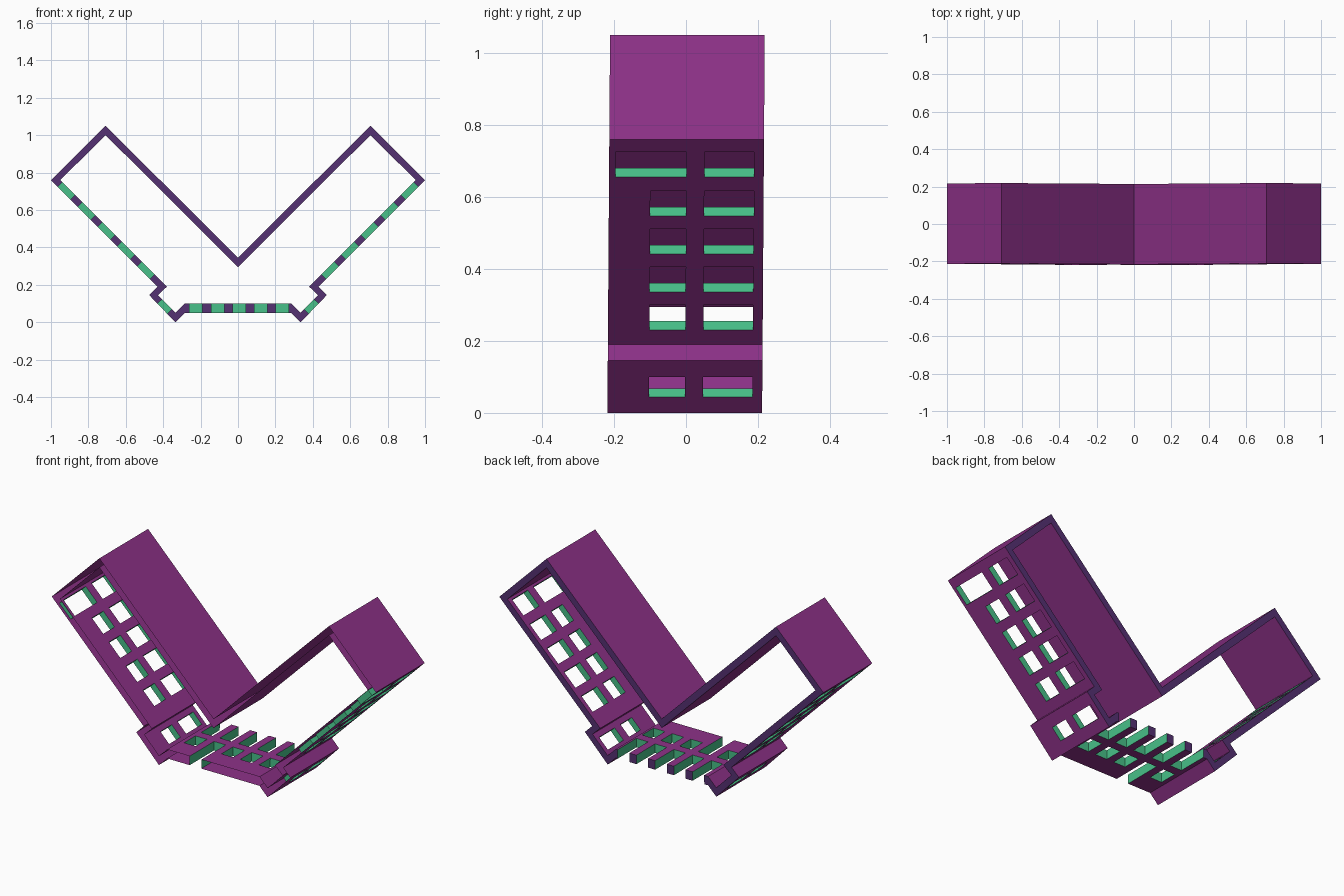
import bpy, bmesh
from mathutils import Vector

if "Cube" in bpy.data.objects:
    bpy.data.objects.remove(bpy.data.objects["Cube"])

HY = 0.215  # half depth


def material(name, rgb):
    m = bpy.data.materials.new(name)
    m.diffuse_color = (*rgb, 1)
    m.use_nodes = True
    m.node_tree.nodes["Principled BSDF"].inputs["Base Color"].default_value = m.diffuse_color
    return m


MATS = [material("purple", (0.27, 0.031, 0.25)),
        material("green", (0.065, 0.53, 0.25)),
        material("indigo", (0.09, 0.03, 0.17))]


def quad(bm, pts, normal, mat):
    """Add a face turned towards the given normal (points lean very slightly in y)."""
    f = bm.faces.new([bm.verts.new((p[0], p[1] + 0.007 * (p[2] - 0.5), p[2])) for p in pts])
    f.normal_update()
    if f.normal.dot(normal) < 0:
        f.normal_flip()
    f.material_index = mat


def panel(bm, o0, o1, i0, i1, windows=()):
    """Hollow wall between outer and inner lines; windows are (s0, s1, y0, y1)."""
    o0, o1, i0, i1 = (Vector((a, 0, b)) for a, b in (o0, o1, i0, i1))
    d = (o1 - o0).normalized()
    si0, si1 = (i0 - o0).dot(d), (i1 - o0).dot(d)
    length = (o1 - o0).length
    out = o0 - i0 + o1 - i1
    out = (out - d * out.dot(d)).normalized()
    mid = sorted({round(v, 4) for w in windows for v in w[:2]})
    outer = [o0] + [o0.lerp(o1, s / length) for s in mid] + [o1]
    inner = [i0] + [i0.lerp(i1, (s - si0) / (si1 - si0)) for s in mid] + [i1]
    ss = [min(0, si0) - 1] + mid + [length + 1]
    ys = sorted({-HY, HY} | {v for w in windows for v in w[2:]})

    def at(p, y):
        return Vector((p.x, y, p.z))

    def solid(i, j):
        if not (0 <= i < len(outer) - 1 and 0 <= j < len(ys) - 1):
            return None
        s, y = (ss[i] + ss[i + 1]) / 2, (ys[j] + ys[j + 1]) / 2
        s = ss[1] - 0.001 if i == 0 and mid else ss[-2] + 0.001 if i == len(outer) - 2 and mid else s
        return not any(a < s < b and c < y < e for a, b, c, e in windows)

    for i in range(len(outer) - 1):
        for j in range(len(ys) - 1):
            if not solid(i, j):
                continue
            ya, yb = ys[j], ys[j + 1]
            for line, n in ((outer, out), (inner, -out)):
                quad(bm, [at(line[i], ya), at(line[i + 1], ya),
                          at(line[i + 1], yb), at(line[i], yb)], n, 0)
            # window reveals
            for k, di in ((i, -1), (i + 1, 1)):
                if solid(i + di, j) is False:
                    quad(bm, [at(outer[k], ya), at(inner[k], ya),
                              at(inner[k], yb), at(outer[k], yb)], d * di, 1)
            for y, dj in ((ya, -1), (yb, 1)):
                back = dj == 1 and j == len(ys) - 2
                if back or solid(i, j + dj) is False:
                    quad(bm, [at(outer[i], y), at(outer[i + 1], y),
                              at(inner[i + 1], y), at(inner[i], y)],
                         Vector((0, dj, 0)), 2 if back else 1)


def build(name, panels):
    bm = bmesh.new()
    for p in panels:
        panel(bm, *p)
    bmesh.ops.remove_doubles(bm, verts=bm.verts, dist=0.0005)
    me = bpy.data.meshes.new(name)
    bm.to_mesh(me)
    bm.free()
    for m in MATS:
        me.materials.append(m)
    bpy.context.collection.objects.link(bpy.data.objects.new(name, me))


# Half profile, from the valley of the roof down to the base plate
OUT = [(0, .345), (.708, 1.05), (1, .76), (.43, .19), (.475, .145), (.335, 0), (.285, .05)]
INN = [(0, .295), (.708, 1.0), (.95, .76), (.38, .19), (.428, .145), (.335, .05), (.285, .10)]
R2 = 2 ** 0.5
COLS = ((-.1, 0), (.05, .188))

# Window rows on the sloping walls; the top front window is wider
wall_windows = []
for r, z in enumerate((.655, .547, .441, .336, .23)):
    for a, b in COLS:
        wall_windows.append(((.69 - z) * R2, (.76 - z) * R2, -.197 if r == 0 and a < 0 else a, b))
foot_windows = [(.063, .14, a, b) for a, b in COLS]

for side, s in (("right", 1), ("left", -1)):
    o = [(x * s, z) for x, z in OUT]
    n = [(x * s, z) for x, z in INN]
    seg = lambda k, w=(): (o[k], o[k + 1], n[k], n[k + 1], w)
    build(side + "_roof", [seg(0), seg(1)])
    build(side + "_window_wall", [seg(2, wall_windows)])
    build(side + "_foot", [seg(3), seg(4, foot_windows), seg(5)])

# Base plate: five rows, back slots open to the edge, one open front notch
plate_windows = []
for r in range(5):
    x = -.225 + .1155 * r + .285
    plate_windows.append((x - .036, x + .036, .05, HY))
    plate_windows.append((x - .036, x + .036, -HY if r == 1 else -.1, 0))
build("base_plate", [((-.285, .05), (.285, .05), (-.285, .10), (.285, .10), plate_windows)])
